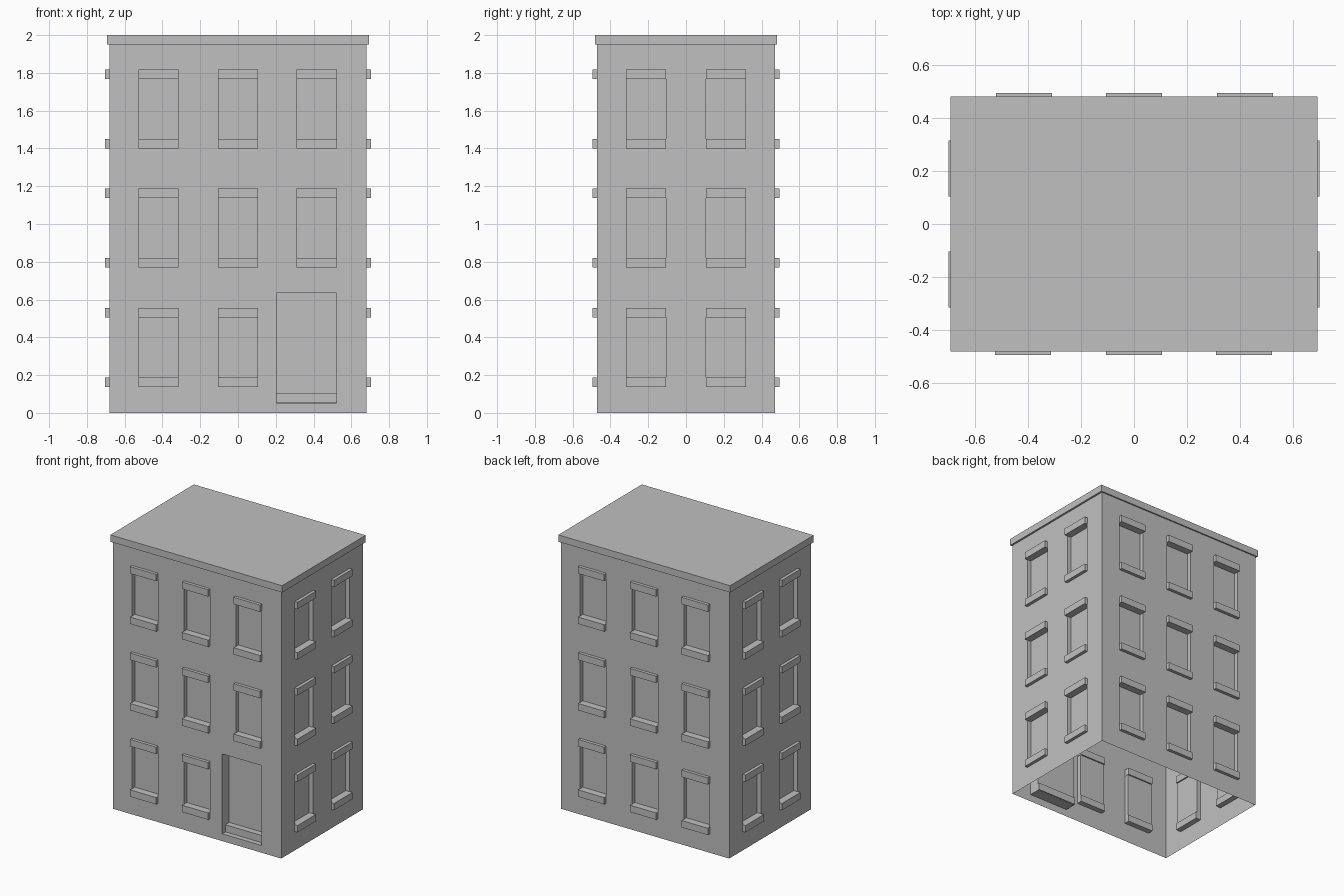
import bpy
import bmesh
from math import pi
from mathutils import Matrix, Vector

cube = bpy.data.objects.get("Cube")
if cube:
    bpy.data.objects.remove(cube, do_unlink=True)

stone = bpy.data.materials.new("grey_stone")
stone.use_nodes = True
grey = (0.53, 0.53, 0.53, 1)
stone.diffuse_color = grey
stone.node_tree.nodes["Principled BSDF"].inputs["Base Color"].default_value = grey

HALF_X, HALF_Y, WALL_TOP = 0.68, 0.472, 1.95
FLOORS = [0.138 + 0.631 * i for i in range(3)]
WIN_W, WIN_H, BAR_H = 0.212, 0.418, 0.05
PROUD, RECESS = 0.023, 0.03
DOOR = (0.203, 0.522, 0.053, 0.636, 0.08)


def make_object(name, bm):
    mesh = bpy.data.meshes.new(name)
    bm.to_mesh(mesh)
    bm.free()
    mesh.materials.append(stone)
    obj = bpy.data.objects.new(name, mesh)
    bpy.context.collection.objects.link(obj)
    return obj


def add_box(bm, lo, hi):
    lo, hi = Vector(lo), Vector(hi)
    place = Matrix.Translation((lo + hi) / 2) @ Matrix.Diagonal((*(hi - lo), 1))
    bmesh.ops.create_cube(bm, size=1, matrix=place)


def add_quad(bm, *points):
    bm.faces.new([bm.verts.new(p) for p in points])


# Each wall is built facing -y at y = 0, then turned and moved into place
def build_wall(name, half, distance, angle, columns, door=None):
    openings, bars = [], bmesh.new()
    for row, z in enumerate(FLOORS):
        for x in columns:
            if door and row == 0 and x > 0.2:
                continue
            w = WIN_W / 2
            openings.append((x - w + 0.002, x + w - 0.002,
                             z + BAR_H / 2, z + WIN_H - BAR_H / 2, RECESS))
            # Sill and lintel
            for base in (z, z + WIN_H - BAR_H):
                add_box(bars, (x - w, -PROUD, base), (x + w, RECESS + 0.01, base + BAR_H))
    if door:
        openings.append(door)

    # Wall sheet with rectangular holes
    sheet = bmesh.new()
    xs = sorted({-half, half, *(e for o in openings for e in o[:2])})
    zs = sorted({0, WALL_TOP, *(e for o in openings for e in o[2:4])})
    for a, b in zip(xs, xs[1:]):
        for c, d in zip(zs, zs[1:]):
            mx, mz = (a + b) / 2, (c + d) / 2
            if not any(o[0] < mx < o[1] and o[2] < mz < o[3] for o in openings):
                add_quad(sheet, (a, 0, c), (b, 0, c), (b, 0, d), (a, 0, d))

    # Recessed panes with their reveals
    for a, b, c, d, depth in openings:
        rim = [(a, c), (b, c), (b, d), (a, d)]
        add_quad(sheet, *[(x, depth, z) for x, z in rim])
        for (x0, z0), (x1, z1) in zip(rim, rim[1:] + rim[:1]):
            add_quad(sheet, (x0, 0, z0), (x1, 0, z1), (x1, depth, z1), (x0, depth, z0))
    bmesh.ops.remove_doubles(sheet, verts=sheet.verts, dist=0.0001)

    turn = Matrix.Rotation(angle, 4, "Z") @ Matrix.Translation((0, -distance, 0))
    for part, bm in (("wall", sheet), ("sills_and_lintels", bars)):
        bm.transform(turn)
        make_object(name + "_" + part, bm)


three = (-0.42, 0, 0.417)
two = (-0.211, 0.211)
build_wall("front", HALF_X, HALF_Y, 0, three, DOOR)
build_wall("left", HALF_Y, HALF_X, pi / 2, two)
build_wall("back", HALF_X, HALF_Y, pi, three)
build_wall("right", HALF_Y, HALF_X, -pi / 2, two)

# Door step
step = bmesh.new()
add_box(step, (DOOR[0] + 0.001, 0.035 - HALF_Y, DOOR[2] + 0.001),
        (DOOR[1] - 0.001, 0.09 - HALF_Y, 0.106))
make_object("door_step", step)

# Overhanging roof slab
roof = bmesh.new()
add_box(roof, (-0.694, -0.482, WALL_TOP), (0.694, 0.482, 2))
make_object("roof_slab", roof)
